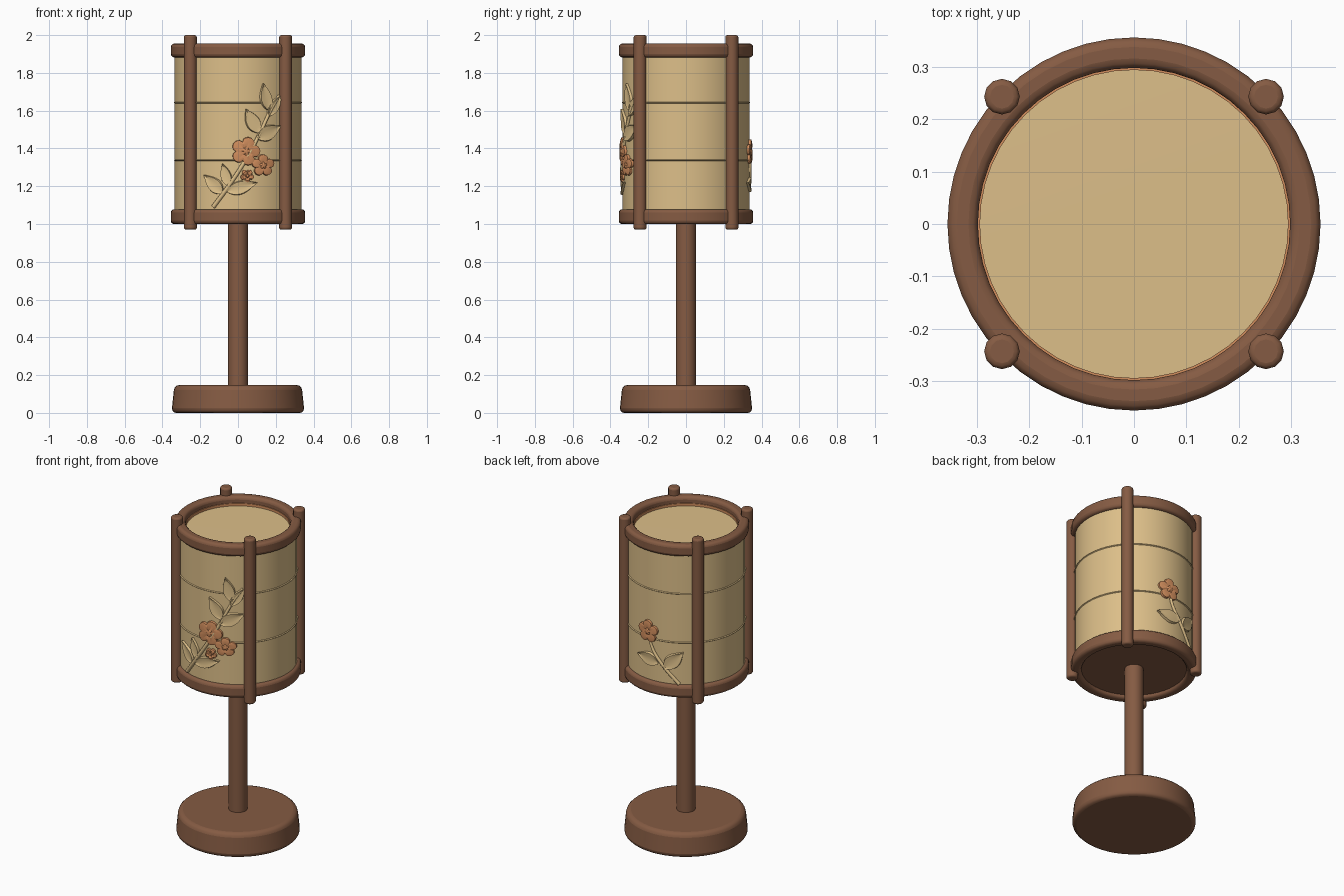
import bpy, bmesh, math
from mathutils import Vector

cube = bpy.data.objects.get("Cube")
if cube:
    bpy.data.objects.remove(cube, do_unlink=True)

SHADE_R = 0.335


def material(name, rgb):
    m = bpy.data.materials.new(name)
    m.use_nodes = True
    m.diffuse_color = (*rgb, 1)
    m.node_tree.nodes["Principled BSDF"].inputs["Base Color"].default_value = (*rgb, 1)
    return m


wood = material("brown wood", (0.235, 0.105, 0.056))
paper = material("tan paper", (0.72, 0.52, 0.25))
petal = material("soft orange", (0.64, 0.27, 0.11))


def finish(name, bm, mat, bevel=0):
    me = bpy.data.meshes.new(name)
    bm.to_mesh(me)
    bm.free()
    ob = bpy.data.objects.new(name, me)
    bpy.context.collection.objects.link(ob)
    me.materials.append(mat)
    bpy.ops.object.select_all(action="DESELECT")
    bpy.context.view_layer.objects.active = ob
    ob.select_set(True)
    bpy.ops.object.shade_smooth_by_angle(angle=math.radians(40))
    if bevel:
        mod = ob.modifiers.new("rounded edges", "BEVEL")
        mod.width, mod.segments = bevel, 3
        mod.angle_limit = math.radians(35)
    return ob


def lathe(name, profile, mat, closed=False, bevel=0, steps=48):
    """Spin an (r, z) profile around the z axis."""
    bm = bmesh.new()
    verts = [bm.verts.new((r, 0, z)) for r, z in profile]
    pairs = list(zip(verts, verts[1:]))
    if closed:
        pairs.append((verts[-1], verts[0]))
    edges = [bm.edges.new(p) for p in pairs]
    bmesh.ops.spin(bm, geom=verts + edges, cent=(0, 0, 0), axis=(0, 0, 1),
                   angle=math.tau, steps=steps, use_duplicate=False)
    bmesh.ops.remove_doubles(bm, verts=bm.verts, dist=1e-4)
    bmesh.ops.recalc_face_normals(bm, faces=bm.faces)
    return finish(name, bm, mat, bevel)


# Base, pole and shade body
lathe("base", [(0, 0), (0.352, 0), (0.337, 0.147), (0, 0.147)], wood, bevel=0.025)
lathe("pole", [(0, 0.13), (0.053, 0.13), (0.053, 1.03), (0, 1.03)], wood, steps=24)
lathe("shade_floor", [(0, 1.02), (0.31, 1.02), (0.31, 1.04), (0, 1.04)], wood)
lathe("shade", [(0, 1.905), (0.31, 1.9), (SHADE_R, 1.9), (SHADE_R, 1.05), (0, 1.05)], paper)
lathe("shade_lining", [(0.294, 1.9), (0.294, 1.916), (0.305, 1.916), (0.305, 1.9)],
      petal, closed=True)

# Rings around both ends of the shade
for name, low, high in (("lower_ring", 1.0, 1.078), ("upper_ring", 1.882, 1.955)):
    lathe(name, [(0.298, low), (0.356, low), (0.356, high), (0.298, high)],
          wood, closed=True, bevel=0.018)

# Thin raised seams on the paper
for name, z in (("lower_seam", 1.338), ("upper_seam", 1.643)):
    lathe(name, [(0.33, z - 0.008), (0.34, z), (0.33, z + 0.008)], paper)

# Four upright posts
for sx, side in ((-1, "right"), (1, "left")):
    for sy, end in ((-1, "front"), (1, "back")):
        post = lathe(f"{end}_{side}_post", [(0, 0.97), (0.034, 0.97), (0.034, 2), (0, 2)],
                     wood, bevel=0.011, steps=12)
        post.location = (sx * 0.252, sy * 0.243, 0)


def on_shade(x, z, lift, side):
    """Point on the shade seen at (x, z), raised outwards by lift."""
    y = side * math.sqrt(SHADE_R ** 2 - x * x)
    k = 1 + lift / SHADE_R
    return Vector((x * k, y * k, z))


def relief(name, rows, mat, side, wrap=False):
    """Skin rows of (x, z, lift) points as a raised sheet on the shade."""
    bm = bmesh.new()
    grid = [[bm.verts.new(on_shade(*p, side)) for p in row] for row in rows]
    for a, b in zip(grid, grid[1:]):
        n = len(a)
        for i in range(n if wrap else n - 1):
            j = (i + 1) % n
            bm.faces.new((a[i], a[j], b[j], b[i]))
    bmesh.ops.remove_doubles(bm, verts=bm.verts, dist=1e-5)
    bm.normal_update()
    for f in bm.faces:
        c = f.calc_center_median()
        if f.normal.dot(Vector((c.x, c.y, 0))) < 0:
            f.normal_flip()
    return finish(name, bm, mat)


def leaf(name, base, tip, width, side):
    b, t = Vector(base), Vector(tip)
    across = Vector((-(t - b).y, (t - b).x)).normalized()
    rows = []
    for i in range(11):
        s = i / 10
        half = width * math.sin(math.pi * s ** 0.8) * 0.5
        row = []
        for u in (-1, -0.85, -0.45, 0, 0.45, 0.85, 1):
            p = b.lerp(t, s) + across * half * u
            lift = -0.004 if abs(u) == 1 else 0.008 + 0.006 * abs(u)
            row.append((p.x, p.y, lift))
        rows.append(row)
    relief(name, rows, paper, side)


def flower(name, x, z, radius, side, turn=0.0):
    rows = []
    for s, lift in ((0, 0.018), (0.2, 0.017), (0.3, 0.012), (0.7, 0.016), (0.95, 0.012), (1, -0.004)):
        row = []
        for i in range(40):
            a = math.tau * i / 40
            r = radius * s * (0.68 + 0.32 * abs(math.cos(2.5 * a)) ** 0.6)
            row.append((x + r * math.sin(a + turn), z + r * math.cos(a + turn), lift))
        rows.append(row)
    relief(name, rows, petal, side, wrap=True)


def stem(name, points, radius, side):
    """Tapered tube that follows the shade."""
    cu = bpy.data.curves.new(name, "CURVE")
    cu.dimensions = "3D"
    cu.bevel_depth, cu.bevel_resolution, cu.resolution_u = radius, 2, 6
    sp = cu.splines.new("BEZIER")
    sp.bezier_points.add(len(points) - 1)
    for i, (bp, (x, z)) in enumerate(zip(sp.bezier_points, points)):
        bp.co = on_shade(x, z, 0.003, side)
        bp.handle_left_type = bp.handle_right_type = "AUTO"
        bp.radius = 1 - 0.4 * i / len(points)
    cu.materials.append(paper)
    ob = bpy.data.objects.new(name, cu)
    bpy.context.collection.objects.link(ob)


# Front spray
stem("front_stem", [(-0.13, 1.09), (-0.05, 1.2), (0.04, 1.34), (0.11, 1.47),
                    (0.17, 1.6), (0.215, 1.68)], 0.012, -1)
stem("front_twig", [(-0.05, 1.19), (0.02, 1.22), (0.05, 1.25)], 0.008, -1)
front_leaves = [
    ((-0.08, 1.16), (-0.175, 1.26), 0.075),
    ((-0.05, 1.2), (-0.08, 1.32), 0.06),
    ((-0.06, 1.17), (0.1, 1.22), 0.075),
    ((0.11, 1.48), (0.04, 1.61), 0.08),
    ((0.1, 1.45), (0.22, 1.52), 0.085),
    ((0.16, 1.6), (0.13, 1.745), 0.065),
    ((0.16, 1.57), (0.22, 1.68), 0.055),
]
for i, (b, t, w) in enumerate(front_leaves):
    leaf(f"front_leaf_{i + 1}", b, t, w, -1)
flower("large_front_flower", 0.04, 1.385, 0.078, -1, 0.3)
flower("small_front_flower", 0.13, 1.31, 0.06, -1)
flower("front_bud", 0.048, 1.255, 0.036, -1, 0.6)

# Back spray
stem("back_stem", [(-0.16, 1.08), (-0.06, 1.2), (0, 1.29), (0.02, 1.38)], 0.011, 1)
for i, (b, t, w) in enumerate([((-0.05, 1.2), (0.1, 1.22), 0.085),
                               ((-0.08, 1.17), (-0.18, 1.28), 0.085)]):
    leaf(f"back_leaf_{i + 1}", b, t, w, 1)
flower("back_flower", 0.025, 1.38, 0.07, 1)
